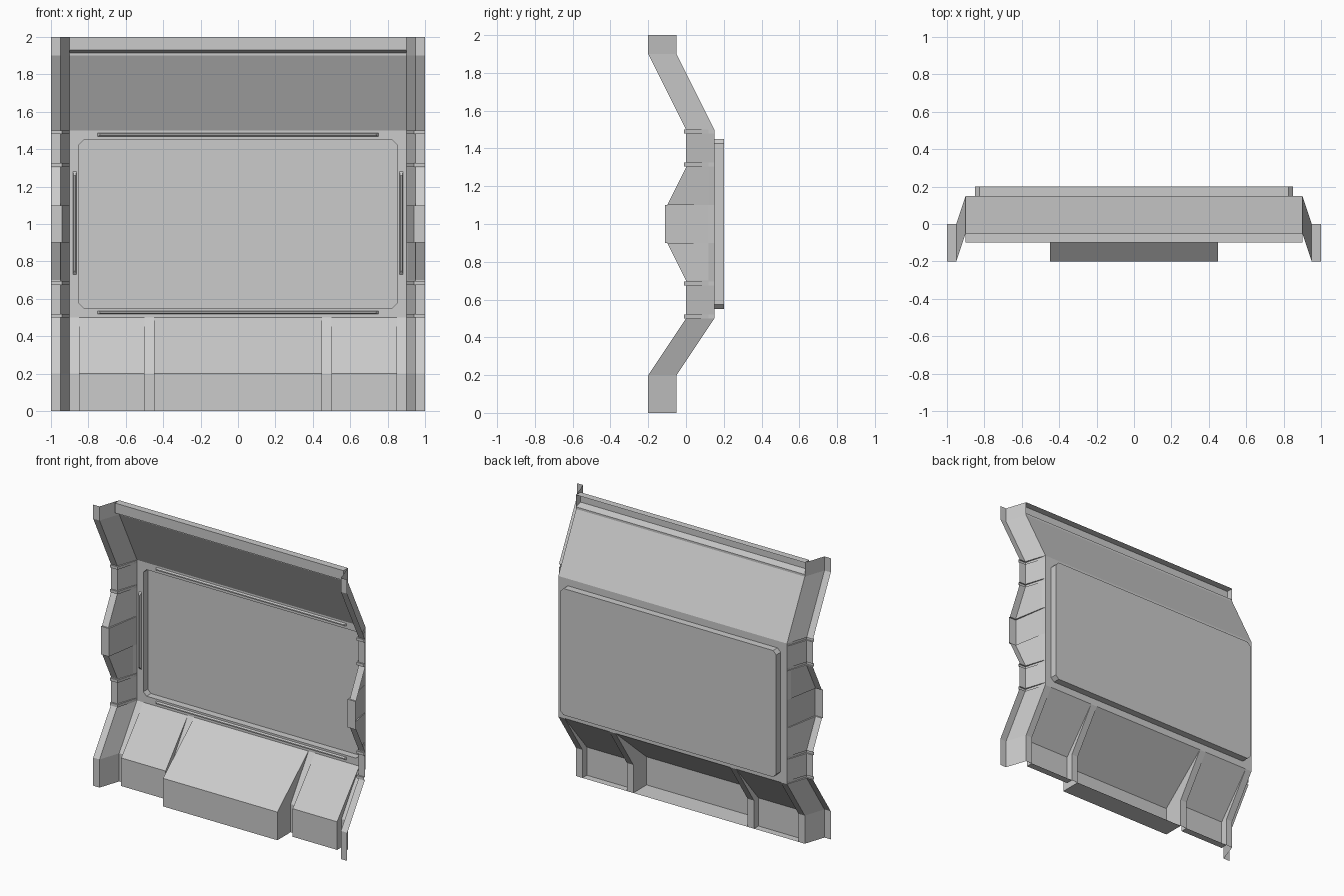
import bpy, bmesh

if "Cube" in bpy.data.objects:
    bpy.data.objects.remove(bpy.data.objects["Cube"])


def finish(bm, name, mirror=False):
    """Weld, face the sheet to the front (-y), make the object."""
    bmesh.ops.remove_doubles(bm, verts=bm.verts, dist=1e-5)
    bmesh.ops.recalc_face_normals(bm, faces=bm.faces)
    bm.normal_update()
    if sum(f.normal.y * f.calc_area() for f in bm.faces) > 0:
        bmesh.ops.reverse_faces(bm, faces=bm.faces)
    me = bpy.data.meshes.new(name)
    bm.to_mesh(me)
    bm.free()
    ob = bpy.data.objects.new(name, me)
    bpy.context.collection.objects.link(ob)
    if mirror:
        m = ob.modifiers.new("mirror", 'MIRROR')
        m.use_axis[0] = True
        m.use_mirror_merge = False
    return ob


def poly(bm, pts):
    """Add a polygon, dropping repeated points."""
    out = []
    for p in pts:
        if p not in out:
            out.append(p)
    if len(out) > 2:
        bm.faces.new([bm.verts.new(p) for p in out])


def loft(bm, rows, closed=False):
    """Quads between successive rows of points."""
    for a, b in zip(rows, rows[1:]):
        n = len(a)
        for i in range(n if closed else n - 1):
            j = (i + 1) % n
            poly(bm, [a[i], a[j], b[j], b[i]])


def pushed(bm, x0, x1, base, front, caps):
    """Hollow box between a base and a front (y, z) profile."""
    loft(bm, [[(x, y, z) for x in (x0, x1)] for y, z in front])
    for x in (x0, x1):
        loft(bm, [[(x, *p), (x, *q)] for p, q in zip(base, front)])
    for k in caps:
        poly(bm, [(x0, *base[k]), (x1, *base[k]), (x1, *front[k]), (x0, *front[k])])


def strip(bm, x0, x1, profile):
    loft(bm, [[(x0, y, z), (x1, y, z)] for y, z in profile])


def octagon(hx, z0, z1, c, y):
    return [(-hx + c, y, z0), (hx - c, y, z0), (hx, y, z0 + c), (hx, y, z1 - c),
            (hx - c, y, z1), (-hx + c, y, z1), (-hx, y, z1 - c), (-hx, y, z0 + c)]


# main wall with the chamfered recess pushed backwards
bm = bmesh.new()
outer = [(-.9, .15, .5), (.9, .15, .5), (.9, .15, .5), (.9, .15, 1.5),
         (.9, .15, 1.5), (-.9, .15, 1.5), (-.9, .15, 1.5), (-.9, .15, .5)]
rim = octagon(.85, .55, 1.45, .025, .15)
floor = octagon(.85, .55, 1.45, .025, .2)
loft(bm, [outer, rim, floor], closed=True)
poly(bm, floor)
finish(bm, "main_wall")

# sloped upper wall and hollow top lip
bm = bmesh.new()
strip(bm, -.9, .9, [(.15, 1.5), (-.05, 1.9), (-.05, 1.915)])
pushed(bm, -.9, .9, [(-.05, 1.915), (-.05, 2)], [(-.1, 1.93), (-.1, 2)], (0, 1))
finish(bm, "upper_wall")

# lower wall: narrow valleys between three hollow housings
base = [(.15, .5), (-.05, .2), (-.05, 0)]
bm = bmesh.new()
for s in (-1, 1):
    strip(bm, s * .45, s * .5, base)
    strip(bm, s * .85, s * .9, base)
    pushed(bm, s * .5, s * .85, base, [(.15, .5), (-.1, .2), (-.1, 0)], (2,))
pushed(bm, -.45, .45, base, [(.15, .5), (-.2, .2), (-.2, 0)], (2,))
finish(bm, "lower_wall")


# side posts: flange plus slanted return, with thin ribs and a centre bulge
def section(z, front, back, d):
    f = front - d
    return [(1, f, z), (.95 - d, f, z), (.91 - d * .6, back - .03, z), (.9, back, z)]


upper = [(1, -.1, .01), (1.1, -.1, .01), (1.1, -.1, 0), (1.3, 0, 0)]
for z in (1.305, 1.48):
    upper += [(z, 0, 0), (z, 0, .01), (z + .02, 0, .01), (z + .02, 0, 0)]
rows = [section(2 - z, f, .15, d) for z, f, d in reversed(upper)]
rows += [section(z, f, .15, d) for z, f, d in upper]
rows = [section(0, -.2, -.05, 0), section(.2, -.2, -.05, 0)] + rows
rows += [section(1.9, -.2, -.05, 0), section(2, -.2, -.05, 0)]
bm = bmesh.new()
loft(bm, rows)
finish(bm, "side_post", mirror=True)


# slim bevelled rails around the recess
def rail(name, x, z, hx, hz, mirror=False):
    def ring(y, inset_x, inset_z):
        a, b = hx - inset_x, hz - inset_z
        return [(x - a, y, z - b), (x + a, y, z - b), (x + a, y, z + b), (x - a, y, z + b)]
    ix, iz = (.012, .005) if hx > hz else (.005, .02)
    bm = bmesh.new()
    top = ring(.135, ix, iz)
    loft(bm, [ring(.15, 0, 0), top], closed=True)
    poly(bm, top)
    finish(bm, name, mirror)


rail("upper_rail", 0, 1.478, .75, .009)
rail("lower_rail", 0, .527, .75, .009)
rail("side_rail", .873, 1.005, .01, .275, mirror=True)
